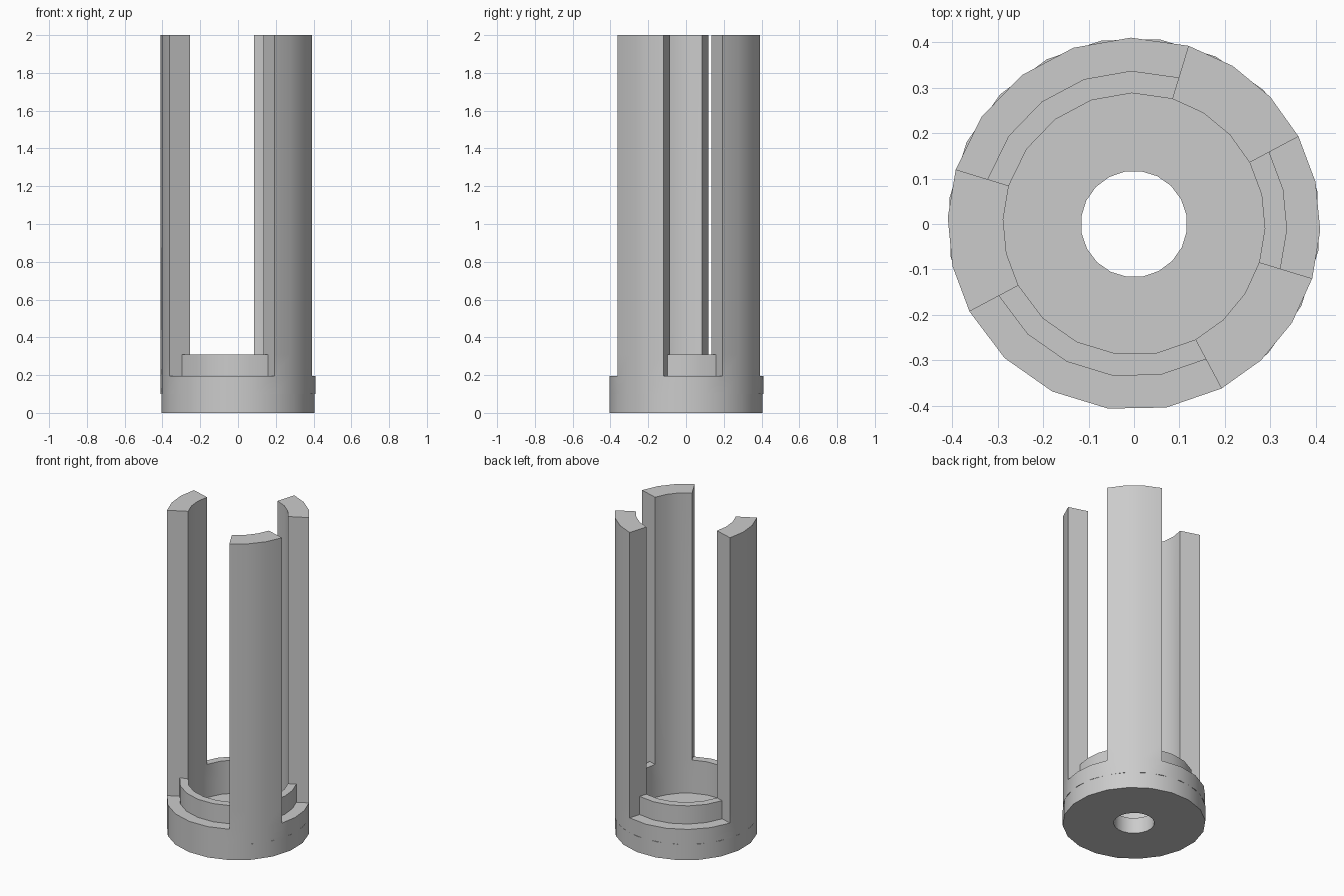
import bpy
import bmesh
from math import radians, cos, sin

if "Cube" in bpy.data.objects:
    bpy.data.objects.remove(bpy.data.objects["Cube"], do_unlink=True)

R_OUT, R_STEP, R_IN, R_HOLE = 0.41, 0.337, 0.288, 0.117
FLOOR, RIM, STEP, TOP = 0.10, 0.195, 0.31, 2.0

grey = bpy.data.materials.new("plain grey")
grey.use_nodes = True
colour = (0.6, 0.6, 0.6, 1)
grey.diffuse_color = colour
grey.node_tree.nodes["Principled BSDF"].inputs["Base Color"].default_value = colour


def build(name, angles, radii, heights, solid):
    """Fill the chosen cells of a closed polar grid, keeping only outer faces."""
    bm = bmesh.new()
    n = len(angles)
    cache = {}

    def vert(a, r, z):
        key = (a % n, r, z)
        if key not in cache:
            t = radians(angles[a % n])
            cache[key] = bm.verts.new((radii[r] * cos(t), radii[r] * sin(t), heights[z]))
        return cache[key]

    def filled(a, r, z):
        inside = 0 <= r < len(radii) - 1 and 0 <= z < len(heights) - 1
        return inside and solid(angles[a % n], r, z)

    for a in range(n):
        for r in range(len(radii) - 1):
            for z in range(len(heights) - 1):
                if not filled(a, r, z):
                    continue
                cell = (a, r, z)
                for axis in range(3):
                    for side in (0, 1):
                        near = list(cell)
                        near[axis] += 2 * side - 1
                        if filled(*near):
                            continue
                        u, v = [k for k in range(3) if k != axis]
                        corners = []
                        for du, dv in ((0, 0), (1, 0), (1, 1), (0, 1)):
                            p = list(cell)
                            p[axis] += side
                            p[u] += du
                            p[v] += dv
                            corners.append(vert(*p))
                        bm.faces.new(corners)
    bmesh.ops.recalc_face_normals(bm, faces=bm.faces)
    mesh = bpy.data.meshes.new(name)
    bm.to_mesh(mesh)
    bm.free()
    mesh.materials.append(grey)
    ob = bpy.data.objects.new(name, mesh)
    bpy.context.collection.objects.link(ob)
    bpy.ops.object.select_all(action="DESELECT")
    ob.select_set(True)
    bpy.context.view_layer.objects.active = ob
    bpy.ops.object.shade_smooth_by_angle(angle=radians(30))


# Floor disc with a central hole
build("base_disc", [10 + 18 * i for i in range(20)], [R_HOLE, R_OUT], [0, FLOOR],
      lambda angle, r, z: True)

# Sectors around the wall: start, sweep, number of facets
posts = [(28, 45, 3), (163, 45, 3), (298, 45, 3)]
gaps = [(73, 90, 5), (208, 90, 5), (343, 45, 3)]
wall_angles = sorted(start + sweep / count * i
                     for start, sweep, count in posts + gaps for i in range(count))


def wall_solid(angle, r, z):
    is_post = any(s - 0.1 < angle % 360 < s + w - 0.1 for s, w, c in posts)
    return is_post or z == 0 or (z == 1 and r == 0)


# Rim wall, stepped inner lip and the three tall posts
build("rim_and_posts", wall_angles, [R_IN, R_STEP, R_OUT], [FLOOR, RIM, STEP, TOP], wall_solid)
